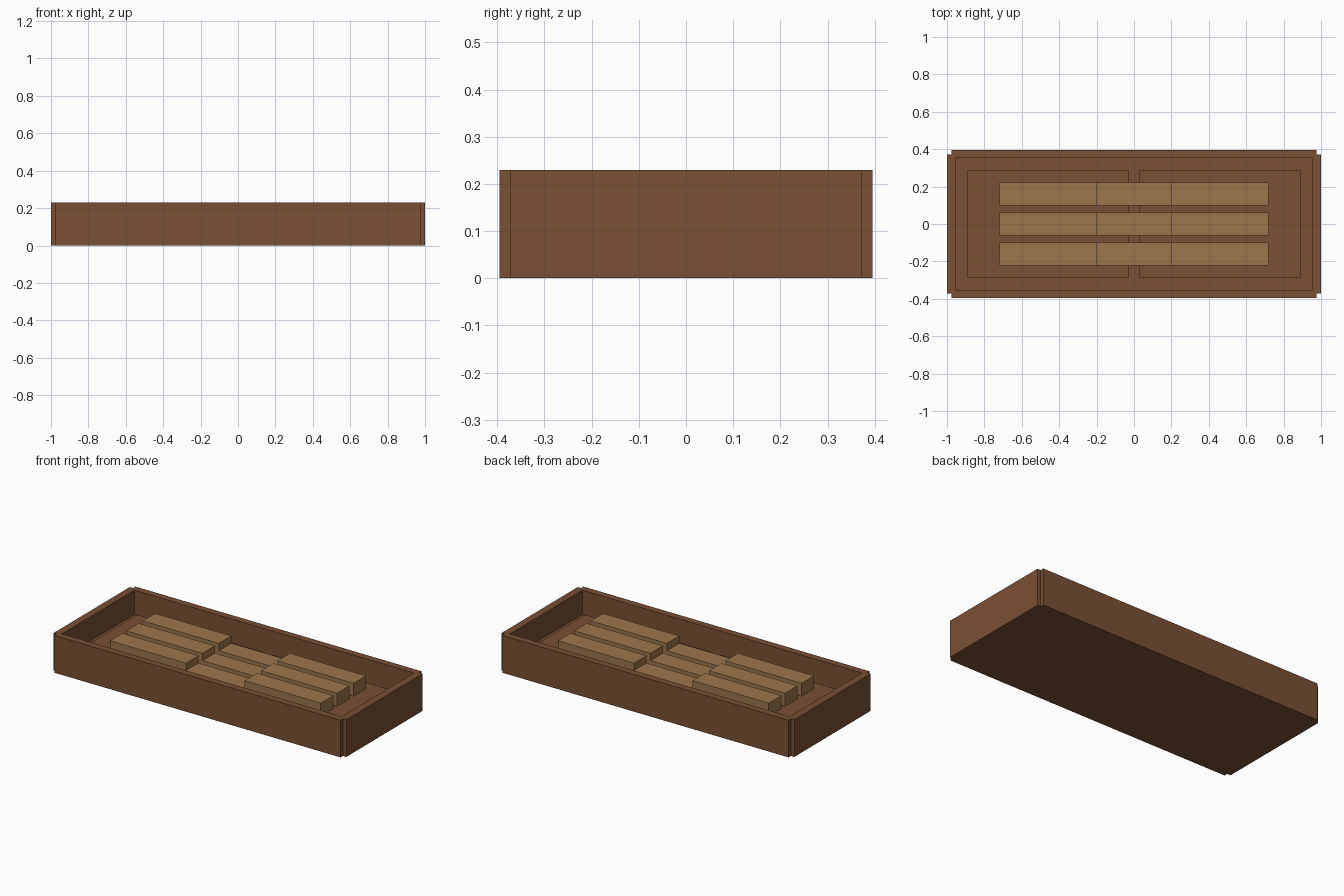
import bpy, bmesh

if "Cube" in bpy.data.objects:
    bpy.data.objects.remove(bpy.data.objects["Cube"])


def material(name, rgb):
    m = bpy.data.materials.new(name)
    m.diffuse_color = (*rgb, 1)
    m.use_nodes = True
    m.node_tree.nodes["Principled BSDF"].inputs["Base Color"].default_value = m.diffuse_color
    return m


brown = material("dark brown wood", (0.195, 0.080, 0.034))
tan = material("light tan wood", (0.335, 0.182, 0.073))


def prism(name, outline, z0, z1, mat):
    """Extrude a flat outline from z0 up to z1."""
    bm = bmesh.new()
    face = bm.faces.new([bm.verts.new((x, y, z0)) for x, y in outline])
    ext = bmesh.ops.extrude_face_region(bm, geom=[face], use_keep_orig=True)
    for g in ext["geom"]:
        if isinstance(g, bmesh.types.BMVert):
            g.co.z = z1
    bmesh.ops.recalc_face_normals(bm, faces=bm.faces)
    mesh = bpy.data.meshes.new(name)
    bm.to_mesh(mesh)
    bm.free()
    mesh.materials.append(mat)
    ob = bpy.data.objects.new(name, mesh)
    bpy.context.collection.objects.link(ob)
    return ob


def box(name, x0, x1, y0, y1, z0, z1, mat):
    return prism(name, [(x0, y0), (x1, y0), (x1, y1), (x0, y1)], z0, z1, mat)


# Tray body: rectangle with notched corners
X, Y, N = 1.0, 0.395, 0.023
outline = []
for sx, sy in ((1, 1), (-1, 1), (-1, -1), (1, -1)):
    corner = [(X, Y - N), (X - N, Y - N), (X - N, Y)]
    if sx * sy < 0:
        corner.reverse()
    outline += [(sx * x, sy * y) for x, y in corner]
tray = prism("tray", outline, 0, 0.23, brown)

# Hollow out the tray
FLOOR = 0.08
cutter = box("tray_cutter", -0.955, 0.955, -0.352, 0.352, FLOOR, 0.4, brown)
cutter.hide_render = True
mod = tray.modifiers.new("hollow", "BOOLEAN")
mod.operation = "DIFFERENCE"
mod.solver = "EXACT"
mod.object = cutter
bpy.context.view_layer.objects.active = tray
bpy.ops.object.modifier_apply(modifier=mod.name)
bpy.data.objects.remove(cutter)

# Two raised floor panels with a central gap
PANEL = 0.12
box("left_floor_panel", -0.89, -0.03, -0.288, 0.288, FLOOR, PANEL, brown)
box("right_floor_panel", 0.03, 0.89, -0.288, 0.288, FLOOR, PANEL, brown)

# Three rows of slats: tall at both ends, lower in the middle
for row, y in zip(("front", "middle", "back"), (-0.16, 0, 0.16)):
    for col, x0, x1, z0, top in (("left", -0.72, -0.2, PANEL, 0.2),
                                 ("centre", -0.2, 0.2, FLOOR, 0.155),
                                 ("right", 0.2, 0.72, PANEL, 0.2)):
        box(f"{row}_{col}_slat", x0, x1, y - 0.061, y + 0.061, z0, top, tan)
